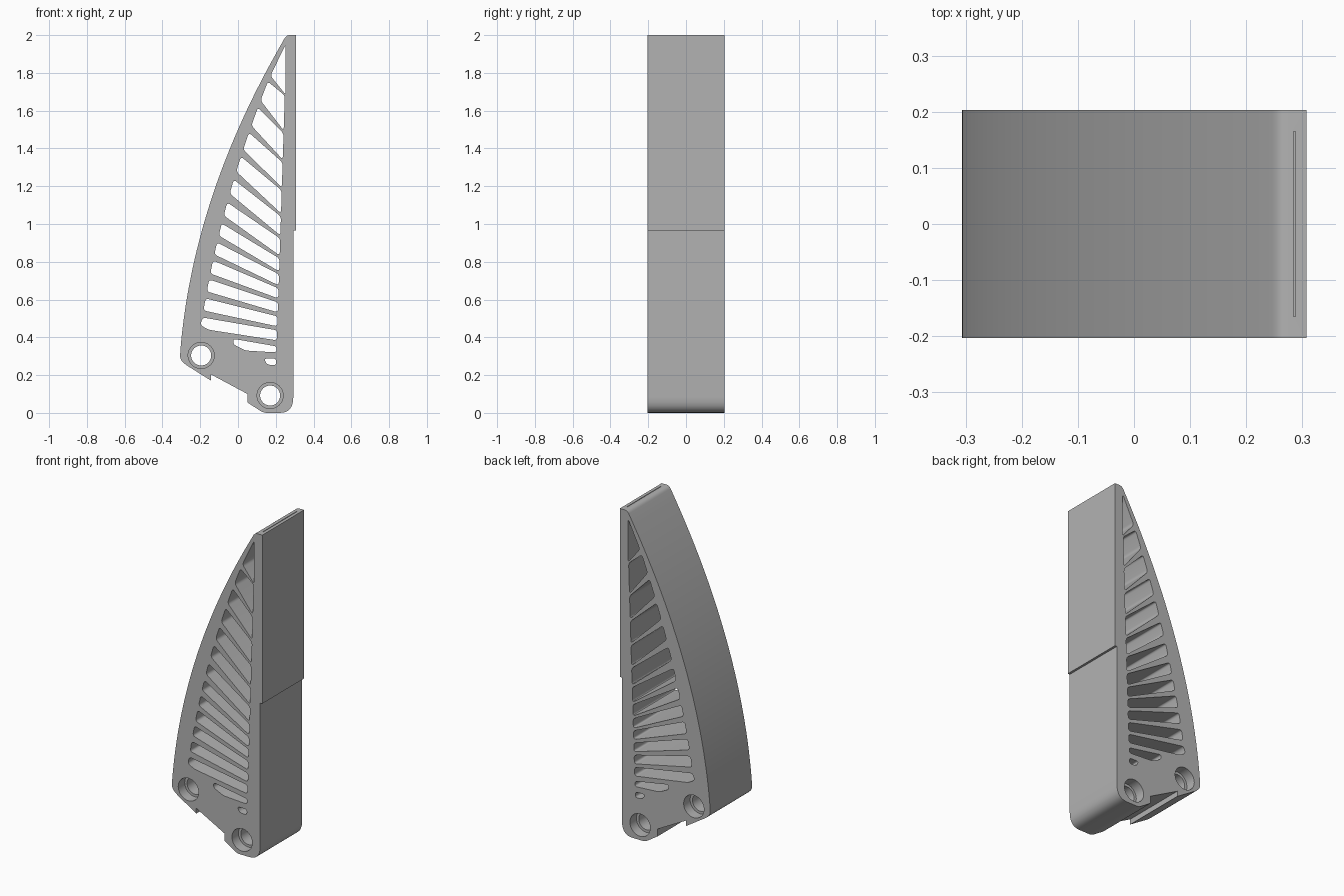
import bpy
import bmesh
import math
from mathutils import Vector

old = bpy.data.objects.get("Cube")
if old:
    bpy.data.objects.remove(old, do_unlink=True)

HALF_DEPTH = 0.203

grey = bpy.data.materials.new("plain grey")
grey.use_nodes = True
colour = (0.45, 0.45, 0.45, 1)
grey.diffuse_color = colour
grey.node_tree.nodes["Principled BSDF"].inputs["Base Color"].default_value = colour


def rounded(corners, radius, steps=6):
    """Round the corners of a loop; a corner may carry its own radius."""
    result = []
    count = len(corners)
    for i, corner in enumerate(corners):
        here = Vector(corner[:2])
        size = corner[2] if len(corner) > 2 else radius
        if size == 0:
            result.append(here)
            continue
        before = Vector(corners[i - 1][:2]) - here
        after = Vector(corners[(i + 1) % count][:2]) - here
        start = here + before.normalized() * min(size, before.length * 0.45)
        end = here + after.normalized() * min(size, after.length * 0.45)
        for k in range(steps + 1):
            t = k / steps
            result.append(start * (1 - t) ** 2 + here * 2 * t * (1 - t) + end * t * t)
    return result


def circle(centre, radius, sides=48):
    return [(centre[0] + radius * math.cos(math.tau * i / sides),
             centre[1] + radius * math.sin(math.tau * i / sides)) for i in range(sides)]


def extrude_profile(name, loops, half_depth):
    """Extrude a filled outline with holes along y."""
    curve = bpy.data.curves.new(name, "CURVE")
    curve.dimensions = "2D"
    curve.fill_mode = "BOTH"
    curve.extrude = half_depth
    for loop in loops:
        spline = curve.splines.new("POLY")
        spline.points.add(len(loop) - 1)
        for point, (x, z) in zip(spline.points, loop):
            point.co = (x, z, 0, 1)
        spline.use_cyclic_u = True
    source = bpy.data.objects.new(name + " profile", curve)
    bpy.context.collection.objects.link(source)
    bpy.context.view_layer.update()
    mesh = bpy.data.meshes.new_from_object(source)
    bpy.data.objects.remove(source, do_unlink=True)
    bm = bmesh.new()
    bm.from_mesh(mesh)
    bmesh.ops.remove_doubles(bm, verts=bm.verts, dist=0.00005)
    for v in bm.verts:
        v.co = (v.co.x, -v.co.z, v.co.y)
    bmesh.ops.recalc_face_normals(bm, faces=bm.faces)
    bm.to_mesh(mesh)
    bm.free()
    mesh.materials.clear()
    mesh.materials.append(grey)
    obj = bpy.data.objects.new(name, mesh)
    bpy.context.collection.objects.link(obj)
    return obj


def smooth(obj):
    bpy.ops.object.select_all(action="DESELECT")
    obj.select_set(True)
    bpy.context.view_layer.objects.active = obj
    bpy.ops.object.shade_smooth_by_angle(angle=math.radians(30))


# Curved back of the fin, and the two sides of its row of windows
def back_x(z):
    rise = z - 0.31
    return -0.307 + 0.077 * rise + 0.152 * rise * rise


def inner_left(z):
    return 0.096 * z * z + 0.061 * z - 0.244


def inner_right(z):
    return 0.194 + 0.032 * z


# Outer outline: foot, stepped front face, tip, curved back
outline = [(-0.307, 0.274, 0.05), (-0.142, 0.17, 0), (-0.142, 0.203, 0), (0.05, 0.1, 0),
           (0.05, 0.055, 0), (0.135, 0, 0.02), (0.293, 0, 0.085), (0.293, 0.965, 0),
           (0.307, 0.965, 0), (0.307, 2, 0), (0.256, 2, 0.02)]
steps = 28
for i in range(1, steps + 1):
    z = 1.98 + (0.33 - 1.98) * i / steps
    outline.append((back_x(z), z, 0))

# Window heights: left top, left bottom, right top, right bottom
heights = [(1.754, 1.654, 1.68, 1.495), (1.617, 1.521, 1.479, 1.341),
           (1.484, 1.394, 1.325, 1.193), (1.357, 1.278, 1.177, 1.056),
           (1.235, 1.161, 1.04, 0.939), (1.114, 1.045, 0.923, 0.833),
           (1.003, 0.939, 0.817, 0.749), (0.902, 0.839, 0.733, 0.675),
           (0.807, 0.738, 0.659, 0.606), (0.706, 0.643, 0.585, 0.532),
           (0.606, 0.542, 0.511, 0.458)]
windows = [[(inner_left(lt), lt), (inner_right(rt), rt),
            (inner_right(rb), rb), (inner_left(lb), lb)] for lt, lb, rt, rb in heights]
# Odd windows at the tip and the foot
windows += [
    [(0.252, 1.95), (0.252, 1.685), (0.172, 1.785)],
    [(-0.187, 0.505), (0.208, 0.437), (0.206, 0.384), (-0.155, 0.44), (-0.2, 0.465)],
    [(-0.024, 0.392), (0.205, 0.352), (0.204, 0.32), (0.04, 0.33), (-0.024, 0.362)],
    [(0.138, 0.288), (0.202, 0.288), (0.202, 0.252), (0.152, 0.256)],
]

# Fin body with wide bolt holes
bolts = {"rear": (-0.195, 0.304), "front": (0.17, 0.092)}
loops = [rounded(outline, 0)]
loops += [rounded(w, 0.018) for w in windows]
loops += [circle(c, 0.069) for c in bolts.values()]
body = extrude_profile("fin_body", loops, HALF_DEPTH)

# Narrow groove behind the face plate at the tip
bpy.ops.mesh.primitive_cube_add(size=1, location=(0.286, 0, 2))
cutter = bpy.context.object
cutter.name = "groove_cutter"
cutter.dimensions = (0.004, 0.33, 0.04)
cutter.hide_render = True
cutter.hide_set(True)
cut = body.modifiers.new("tip groove", "BOOLEAN")
cut.operation = "DIFFERENCE"
cut.solver = "EXACT"
cut.object = cutter
bpy.context.view_layer.update()
cut_mesh = bpy.data.meshes.new_from_object(
    body.evaluated_get(bpy.context.evaluated_depsgraph_get()))
body.modifiers.clear()
body.data = cut_mesh
bpy.data.objects.remove(cutter, do_unlink=True)
smooth(body)

# Collars that narrow the bolt holes between the counterbores
for place, centre in bolts.items():
    collar = extrude_profile(place + "_bolt_collar",
                             [circle(centre, 0.0695), circle(centre, 0.053)], 0.14)
    smooth(collar)
